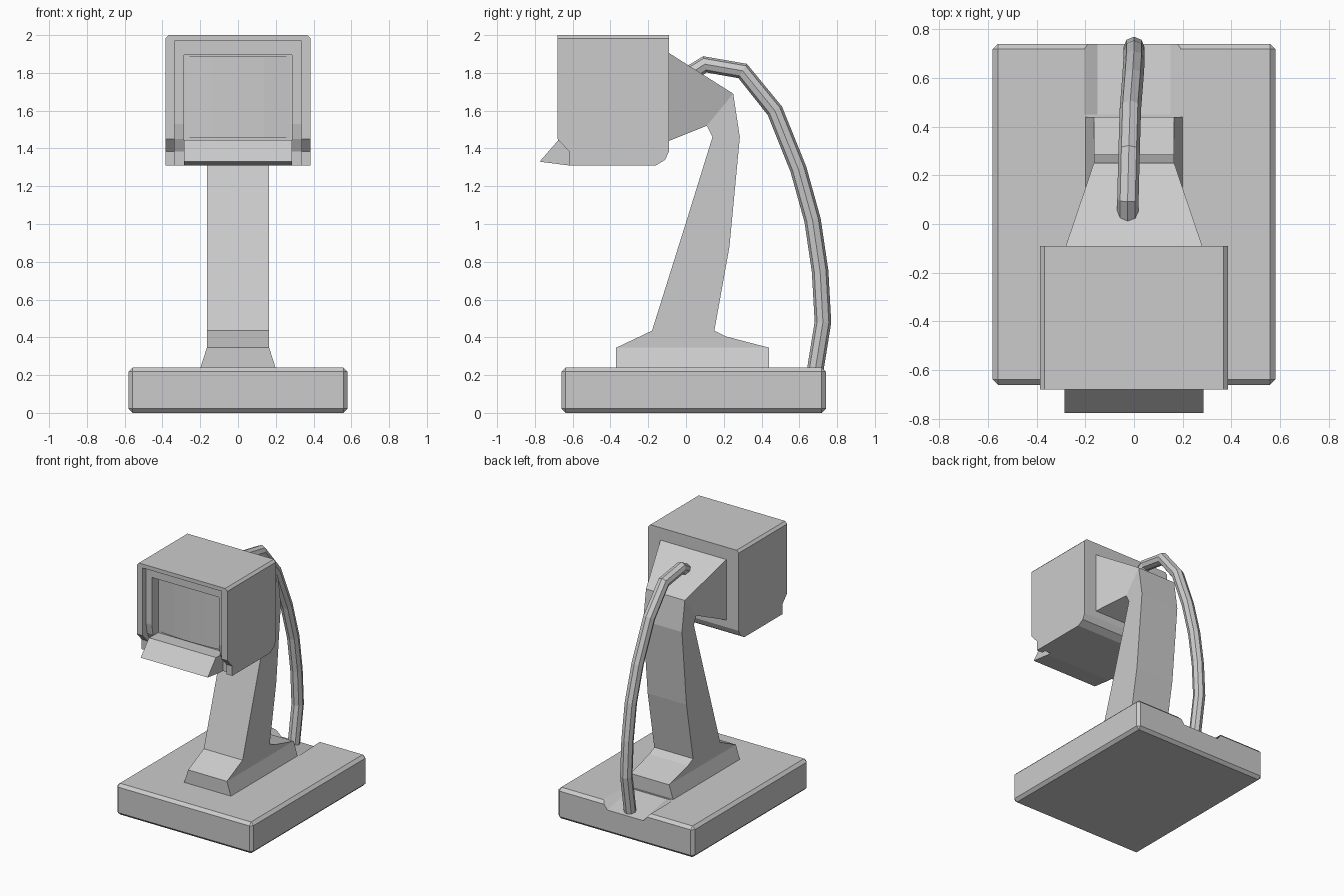
import bpy, bmesh
from mathutils import Vector

if "Cube" in bpy.data.objects:
    bpy.data.objects.remove(bpy.data.objects["Cube"])


def mesh_object(name, verts, faces):
    me = bpy.data.meshes.new(name)
    bm = bmesh.new()
    vs = [bm.verts.new(v) for v in verts]
    for f in faces:
        bm.faces.new([vs[i] for i in f])
    bmesh.ops.recalc_face_normals(bm, faces=bm.faces)
    bm.to_mesh(me)
    bm.free()
    ob = bpy.data.objects.new(name, me)
    bpy.context.collection.objects.link(ob)
    return ob


def loft(name, a, b):
    """Solid between two rings with the same number of points."""
    n = len(a)
    sides = [(i, (i + 1) % n, n + (i + 1) % n, n + i) for i in range(n)]
    return mesh_object(name, a + b, [tuple(range(n)), tuple(range(n, 2 * n))] + sides)


def prism(name, yz, w):
    """Side profile in (y, z) extruded to half width w."""
    return loft(name, [(-w, y, z) for y, z in yz], [(w, y, z) for y, z in yz])


def apply(ob, mod):
    bpy.context.view_layer.objects.active = ob
    bpy.ops.object.modifier_apply(modifier=mod.name)


def cut(ob, cutter):
    m = ob.modifiers.new("cut", 'BOOLEAN')
    m.operation, m.object, m.solver = 'DIFFERENCE', cutter, 'EXACT'
    apply(ob, m)
    bpy.data.objects.remove(cutter)


def rect_z(x, y0, y1, z):
    return [(-x, y0, z), (x, y0, z), (x, y1, z), (-x, y1, z)]


# base slab with chamfered edges
base = loft("base", rect_z(0.58, -0.66, 0.74, 0), rect_z(0.58, -0.66, 0.74, 0.24))
bev = base.modifiers.new("bevel", 'BEVEL')
bev.width, bev.segments = 0.022, 1
apply(base, bev)


# ramped cable channel at the back of the base
def channel(y, z):
    return [(-0.22, y, 0.3), (-0.205, y, 0.24), (-0.15, y, z),
            (0.15, y, z), (0.205, y, 0.24), (0.22, y, 0.3)]


cut(base, loft("channel_cutter", channel(0.45, 0.236), channel(0.8, 0.17)))

# flared foot
loft("foot", rect_z(0.2, -0.37, 0.44, 0.235), rect_z(0.165, -0.37, 0.44, 0.345))

# leaning arm
prism("arm", [(-0.37, 0.345), (0.44, 0.345), (0.21, 0.405), (0.15, 0.435), (0.23, 0.88),
              (0.285, 1.46), (0.25, 1.69), (0.11, 1.52), (0.14, 1.46), (0.01, 1.04),
              (-0.18, 0.435)], 0.165)

# neck flaring from the arm to the back of the head
loft("neck", [(-0.28, -0.09, 1.44), (0.28, -0.09, 1.44), (0.28, -0.09, 1.905), (-0.28, -0.09, 1.905)],
     [(-0.165, 0.11, 1.52), (0.165, 0.11, 1.52), (0.165, 0.25, 1.69), (-0.165, 0.25, 1.69)])

# head shell
head = prism("head", [(-0.68, 2.0), (-0.68, 1.45), (-0.62, 1.385), (-0.62, 1.31),
                      (-0.16, 1.31), (-0.11, 1.34), (-0.09, 1.385), (-0.09, 2.0)], 0.385)
bm = bmesh.new()
bm.from_mesh(head.data)
top = [e for e in bm.edges if all(v.co.z > 1.99 for v in e.verts)
       and abs(e.verts[0].co.x - e.verts[1].co.x) < 0.01]
bmesh.ops.bevel(bm, geom=top, offset=0.018, segments=1, affect='EDGES')
bm.to_mesh(head.data)
bm.free()

# stepped recess in the front of the head
cut(head, prism("rim_cutter", [(-0.8, 1.97), (-0.64, 1.97), (-0.64, 1.53), (-0.625, 1.45),
                               (-0.59, 1.385), (-0.59, 1.2), (-0.8, 1.2)], 0.335))
cut(head, prism("screen_cutter", [(-0.8, 1.895), (-0.56, 1.895), (-0.56, 1.43), (-0.8, 1.43)], 0.285))

# slightly bulging screen
xs = [-0.275, -0.14, 0, 0.14, 0.275]
ring = [(x, -0.585 + 0.25 * x * x) for x in xs] + [(0.275, -0.55), (-0.275, -0.55)]
loft("screen", [(x, y, 1.455) for x, y in ring], [(x, y, 1.888) for x, y in ring])

# sloping lip under the screen
prism("front_lip", [(-0.55, 1.44), (-0.675, 1.445), (-0.775, 1.33), (-0.62, 1.31), (-0.55, 1.31)], 0.285)

# cable from the base to the neck
path = [(0, 0.675, 0.17), (0, 0.725, 0.48), (0, 0.71, 0.75), (0, 0.67, 1.02),
        (-0.005, 0.595, 1.29), (-0.015, 0.47, 1.6), (-0.02, 0.3, 1.81),
        (-0.025, 0.1, 1.845), (-0.025, 0.03, 1.80)]
cu = bpy.data.curves.new("cable", 'CURVE')
cu.dimensions = '3D'
cu.bevel_depth, cu.bevel_resolution, cu.use_fill_caps = 0.044, 2, True
sp = cu.splines.new('POLY')
sp.points.add(len(path) - 1)
for p, co in zip(sp.points, path):
    p.co = (*co, 1)
sp.use_smooth = False
bpy.context.collection.objects.link(bpy.data.objects.new("cable", cu))
